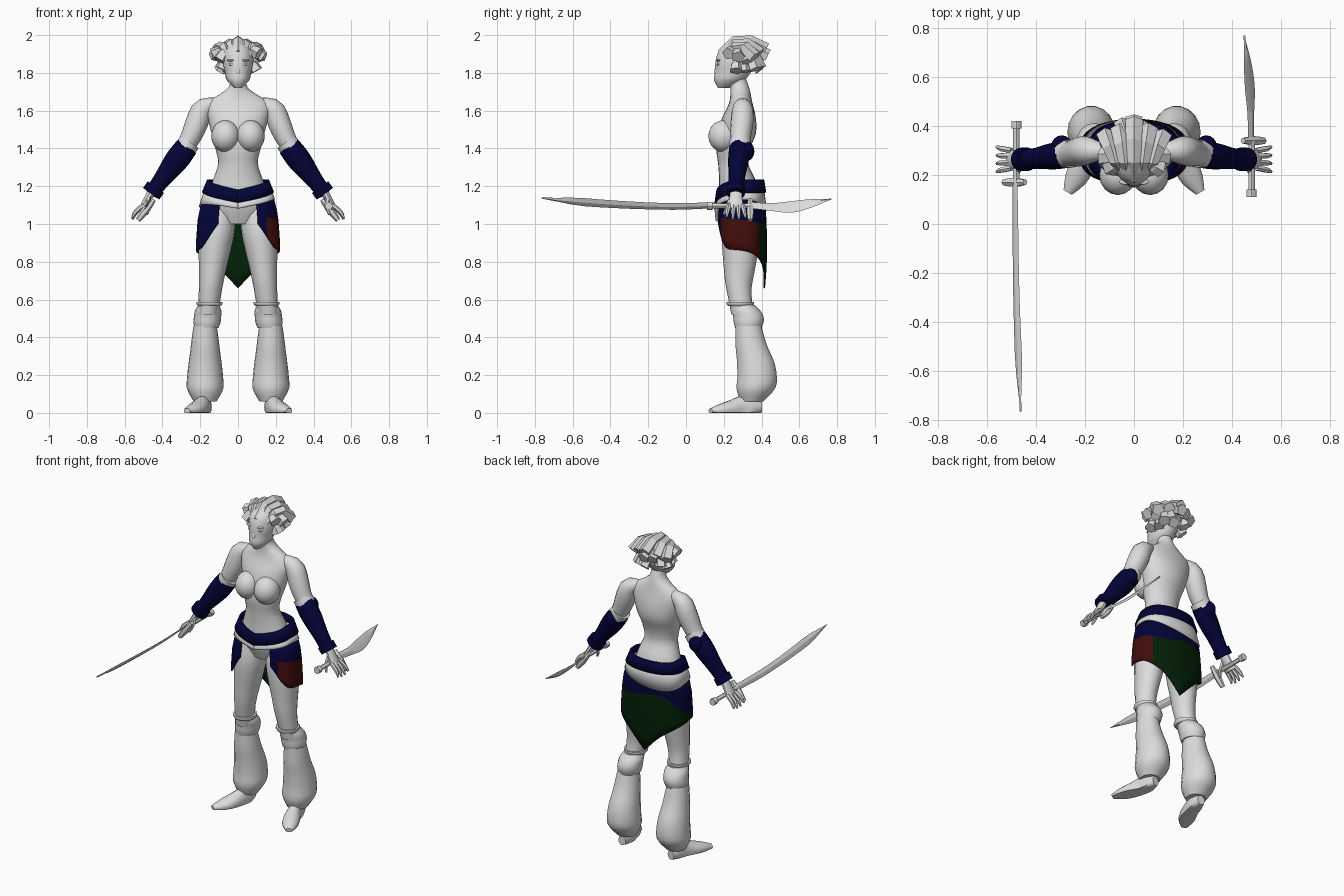
import bpy, bmesh, math, random
from mathutils import Vector, Matrix

if "Cube" in bpy.data.objects:
    bpy.data.objects.remove(bpy.data.objects["Cube"])
random.seed(4)


def material(name, red, green, blue):
    mat = bpy.data.materials.new(name)
    mat.use_nodes = True
    mat.diffuse_color = (red, green, blue, 1)
    mat.node_tree.nodes["Principled BSDF"].inputs["Base Color"].default_value = (red, green, blue, 1)
    return mat


PALE = material("pale grey", .72, .72, .72)
NAVY = material("dark navy", .001, .001, .04)
RED = material("dark red", .055, .004, .003)
GREEN = material("dark green", .001, .015, .002)
SIDEWAYS, DEPTHWAYS, UPWARDS = Matrix.Identity(3)


def finish(name, bm, materials, mirror=False, angle=45):
    bmesh.ops.recalc_face_normals(bm, faces=bm.faces)
    mesh = bpy.data.meshes.new(name)
    bm.to_mesh(mesh)
    bm.free()
    for mat in materials:
        mesh.materials.append(mat)
    for poly in mesh.polygons:
        poly.use_smooth = angle > 0
    mesh.set_sharp_from_angle(angle=math.radians(angle))
    obj = bpy.data.objects.new(name, mesh)
    bpy.context.collection.objects.link(obj)
    if mirror:
        obj.modifiers.new("Mirror", 'MIRROR')
    return obj


def sample(values, t):
    """Smooth curve through evenly spaced values, t running from 0 to 1."""
    if not isinstance(values, tuple):
        return values
    last = len(values) - 1
    i = min(int(t * last), last - 1)
    f = t * last - i
    b, c = values[i], values[i + 1]
    a = values[i - 1] if i > 0 else 2 * b - c
    d = values[i + 2] if i + 2 <= last else 2 * c - b
    slope_b, slope_c = (c - a) / 2, (d - b) / 2
    rise = c - b
    return b + f * (slope_b + f * (3 * rise - 2 * slope_b - slope_c + f * (slope_b + slope_c - 2 * rise)))


def skin(bm, x, y, z, wide, deep=None, steps=10, sides=16, ref=DEPTHWAYS, level=False):
    """Add a closed tube; every measure is a constant or a tuple spread along it."""
    times = [i / steps for i in range(steps + 1)]
    path = [Vector([sample(axis, t) for axis in (x, y, z)]) for t in times]
    loops = []
    for i, (t, centre) in enumerate(zip(times, path)):
        forward = UPWARDS if level else (path[min(i + 1, steps)] - path[max(i - 1, 0)]).normalized()
        across = ref.cross(forward).normalized()
        out = forward.cross(across)
        width = max(sample(wide, t), .001)
        depth = width if deep is None else max(sample(deep, t), .001)
        loop = []
        for k in range(sides):
            a = math.tau * k / sides
            point = centre + across * width * math.cos(a) + out * depth * math.sin(a)
            point.z = max(point.z, 0)
            loop.append(bm.verts.new(point))
        loops.append(loop)
    for low, high in zip(loops, loops[1:]):
        for k in range(sides):
            n = (k + 1) % sides
            bm.faces.new((low[k], low[n], high[n], high[k]))
    bm.faces.new(loops[0])
    bm.faces.new(loops[-1])


def loft(name, x, y, z, wide, deep=None, mat=PALE, mirror=False, angle=45, **shape):
    bm = bmesh.new()
    skin(bm, x, y, z, wide, deep, **shape)
    return finish(name, bm, [mat], mirror, angle)


def ball(name, centre, size, mat=PALE, mirror=False):
    bm = bmesh.new()
    place = Matrix.Translation(centre) @ Matrix.Diagonal((*size, 1))
    bmesh.ops.create_uvsphere(bm, u_segments=16, v_segments=10, radius=1, matrix=place)
    return finish(name, bm, [mat], mirror)


# Torso, neck and head
loft("torso", x=0, y=(.3, .3, .28, .27, .25, .25, .27, .28, .29, .285, .26), z=(1, 1.8),
     wide=(.1, .17, .155, .13, .105, .12, .14, .16, .165, .052, .045),
     deep=(.08, .11, .105, .095, .08, .09, .1, .09, .062, .05, .045), steps=30, sides=24, level=True)
ball("breast", (.066, .2, 1.465), (.076, .082, .085), mirror=True)
loft("head", x=0, y=(.2, .24, .26, .27, .28), z=(1.72, 1.97),
     wide=(.02, .06, .07, .08, .08, .07, .03),
     deep=(.03, .08, .095, .105, .105, .09, .04), steps=14, sides=20, level=True)
ball("nose", (0, .166, 1.805), (.014, .016, .03))
ball("lips", (0, .167, 1.762), (.024, .012, .011))
ball("eye", (.032, .172, 1.845), (.017, .01, .007), mirror=True)
ball("brow", (.034, .172, 1.866), (.026, .012, .006), mirror=True)
ball("ear", (.075, .27, 1.835), (.01, .02, .03), mirror=True)

# Chunky locks: a swept-back top row, then two fans round the sides and back
hair = bmesh.new()
for i in range(-2, 3):
    f = i / 2
    away = abs(f)
    lift = random.uniform(-.02, .01)
    skin(hair, x=(.05 * f, .12 * f), y=(.175 + .03 * away, .43 - .05 * away + lift),
         z=tuple(h - .03 * away for h in (1.91, 1.968, 1.965, 1.93 + lift)),
         wide=(.012, .028, .034, .038), steps=3, sides=5, ref=SIDEWAYS)


def hair_fan(count, first, root, top, reach, end):
    for i in range(count):
        a = math.radians(first + (360 - 2 * first) * i / (count - 1))
        far = reach + random.uniform(-.025, .01)
        drop = end + random.uniform(-.02, .09)
        dx, dy = math.sin(a), -1.15 * math.cos(a)
        skin(hair, x=(root * dx, far * dx), y=(.275 + root * dy, .275 + far * dy),
             z=(top, top * .6 + drop * .4, drop), wide=(.015, .03, .036),
             steps=2, sides=5, ref=SIDEWAYS)


hair_fan(count=11, first=68, root=.06, top=1.925, reach=.13, end=1.82)
hair_fan(count=8, first=85, root=.065, top=1.86, reach=.1, end=1.775)
finish("hair_locks", hair, [PALE], angle=0)

# Arms, bracers and hands
loft("upper_arm", x=(.11, .185, .22, .255, .3), y=(.295, .3, .29, .285), z=(1.645, 1.61, 1.53, 1.45, 1.38),
     wide=(.025, .055, .06, .053, .045), mirror=True)
loft("arm_band", x=(.255, .28), y=.287, z=(1.435, 1.4), wide=.058, steps=1, mirror=True)
loft("bracer", x=(.27, .46), y=(.285, .26), z=(1.41, 1.16), wide=(.06, .064, .06, .05, .043, .04),
     deep=(.055, .056, .052, .045, .042, .04), mat=NAVY, mirror=True)
loft("bracer_cuff", x=(.435, .46), y=.264, z=(1.195, 1.16), wide=.053, deep=.048, mat=NAVY,
     steps=1, mirror=True)
ball("elbow_guard", (.295, .32, 1.385), (.042, .042, .052), NAVY, mirror=True)
loft("palm", x=(.45, .51), y=.264, z=(1.18, 1.08), wide=(.024, .015), deep=(.03, .042),
     steps=3, sides=10, mirror=True)
fingers = bmesh.new()
for i in range(4):
    spread = i - 1.5
    skin(fingers, x=(.5, .54, .56), y=(.264 + .024 * spread, .264 + .034 * spread),
         z=(1.1, 1.02 + .01 * abs(spread)), wide=(.012, .012, .006), steps=4, sides=6)
skin(fingers, x=(.475, .47, .485), y=(.235, .2), z=(1.13, 1.05), wide=(.014, .007), steps=4, sides=6)
finish("fingers", fingers, [PALE], mirror=True)


# Curved swords, with the flat of the blade tilted to follow the fist
def sword(name, side, pommel, guard, blade_x, blade_y, blade_z, blade_width):
    grip = side * .48
    knob = pommel + .03 * math.copysign(1, guard - pommel)
    loft(name + "_pommel", x=grip, y=(pommel, knob), z=1.095, wide=.021, sides=8, steps=1, ref=UPWARDS)
    loft(name + "_grip", x=grip, y=(knob, guard), z=1.095, wide=.013, sides=8, steps=3, ref=UPWARDS)
    loft(name + "_guard", x=(side * .445, side * .53), y=guard, z=(1.13, 1.02),
         wide=(.012, .021, .014), sides=6, steps=4)
    loft(name + "_blade", x=blade_x, y=blade_y, z=blade_z, wide=.005, deep=blade_width,
         sides=4, steps=12, ref=Vector((side, 0, -1.5)), angle=20)


sword("right_sword", side=-1, pommel=.42, guard=.17, blade_x=(-.486, -.48, -.463),
      blade_y=(.17, -.765), blade_z=(1.1, 1.093, 1.1, 1.115, 1.137),
      blade_width=(.018, .021, .022, .024, .024, 0))
sword("left_sword", side=1, pommel=.11, guard=.34, blade_x=(.478, .473, .45),
      blade_y=(.34, .77), blade_z=(1.1, 1.09, 1.09, 1.11, 1.132),
      blade_width=(.02, .024, .036, .026, 0))

# Legs, leg wraps and shoes
loft("thigh", x=(.16, .1), y=(.3, .28, .285, .29, .3), z=(.52, 1.08),
     wide=(.055, .06, .07, .085, .095, .085), deep=(.06, .064, .08, .094, .102, .09),
     steps=16, level=True, mirror=True)
loft("knee_band", x=.151, y=.287, z=(.565, .588), wide=(.06, .069, .069), deep=(.064, .073, .073),
     steps=4, level=True, mirror=True)
loft("wrap_cuff", x=(.167, .155), y=(.33, .33, .305), z=(.45, .57), wide=(.064, .072, .072, .07, .056),
     deep=(.07, .079, .08, .075, .06), level=True, mirror=True)
loft("wrap_trouser", x=.174, y=(.35, .375, .37, .345, .33), z=(.06, .46),
     wide=(.06, .096, .095, .088, .079, .071, .062), deep=(.06, .103, .106, .101, .09, .079, .07),
     steps=16, sides=18, level=True, mirror=True)
loft("shoe", x=(.172, .185, .22, .27), y=(.4, .13), z=(.03, .03, .02, .01),
     wide=(.024, .04, .042, .05, .045, .02), deep=(.03, .062, .062, .045, .032, .014),
     sides=14, ref=UPWARDS, mirror=True)


# Hip cloths: strips round the hips, angle zero at the front, growing to the model's left
def wrap(name, first, last, levels, materials, swell, thickness, rule):
    bm = bmesh.new()
    angles = range(first, last + 1, 5)
    columns = []
    for degrees in angles:
        a = math.radians(degrees)
        boxy = math.copysign(abs(math.cos(a)) ** .7, math.cos(a))
        column = []
        for z in levels(degrees):
            t = (z - .66) / .58
            width = sample((.2, .216, .213, .195, .14), t) + swell
            depth = sample((.12, .13, .13, .122, .1), t) + swell
            column.append(bm.verts.new((width * math.sin(a), .292 - depth * boxy, z)))
        columns.append(column)
    for degrees, here, there in zip(angles, columns, columns[1:]):
        for row in range(len(here) - 1):
            face = bm.faces.new((here[row + 1], there[row + 1], there[row], here[row]))
            face.material_index = rule(degrees, row)
    solid = finish(name, bm, materials).modifiers.new("Thickness", 'SOLIDIFY')
    solid.thickness = thickness
    solid.offset = 0


def belt_bottom(degrees):
    return 1.112 + .053 * min(1, 1.5 * math.sin(math.radians(degrees / 2)))


def belt_levels(degrees):
    low = belt_bottom(degrees)
    return low + .068, low + .034, low


def sash_levels(degrees):
    low = belt_bottom(degrees)
    return low + .02, low - .02, low - .03 - .07 * math.sin(math.radians((degrees - 30) / 2)) ** 4


def skirt_levels(degrees):
    hem = sample((.66, .77, .83, .86, .88, 1.0), abs(degrees - 180) / 150)
    seam = max(hem + .02, sample((1.04, 1.02, 1.0, 1.03, .91, .9), (degrees - 30) / 300))
    return [1.125, (1.125 + seam) / 2] + [seam + (hem - seam) * i / 4 for i in range(5)]


def skirt_colour(degrees, row):
    if row < 2 or degrees < 45 or degrees >= 285:
        return 0
    return 1 if degrees < 125 else 2


def plain(degrees, row):
    return 0


wrap("hip_skirt", 30, 330, skirt_levels, [NAVY, RED, GREEN], swell=.002, thickness=.009, rule=skirt_colour)
wrap("pale_sash", 0, 360, sash_levels, [PALE], swell=.007, thickness=.009, rule=plain)
wrap("belt", 0, 360, belt_levels, [NAVY], swell=.012, thickness=.018, rule=plain)
